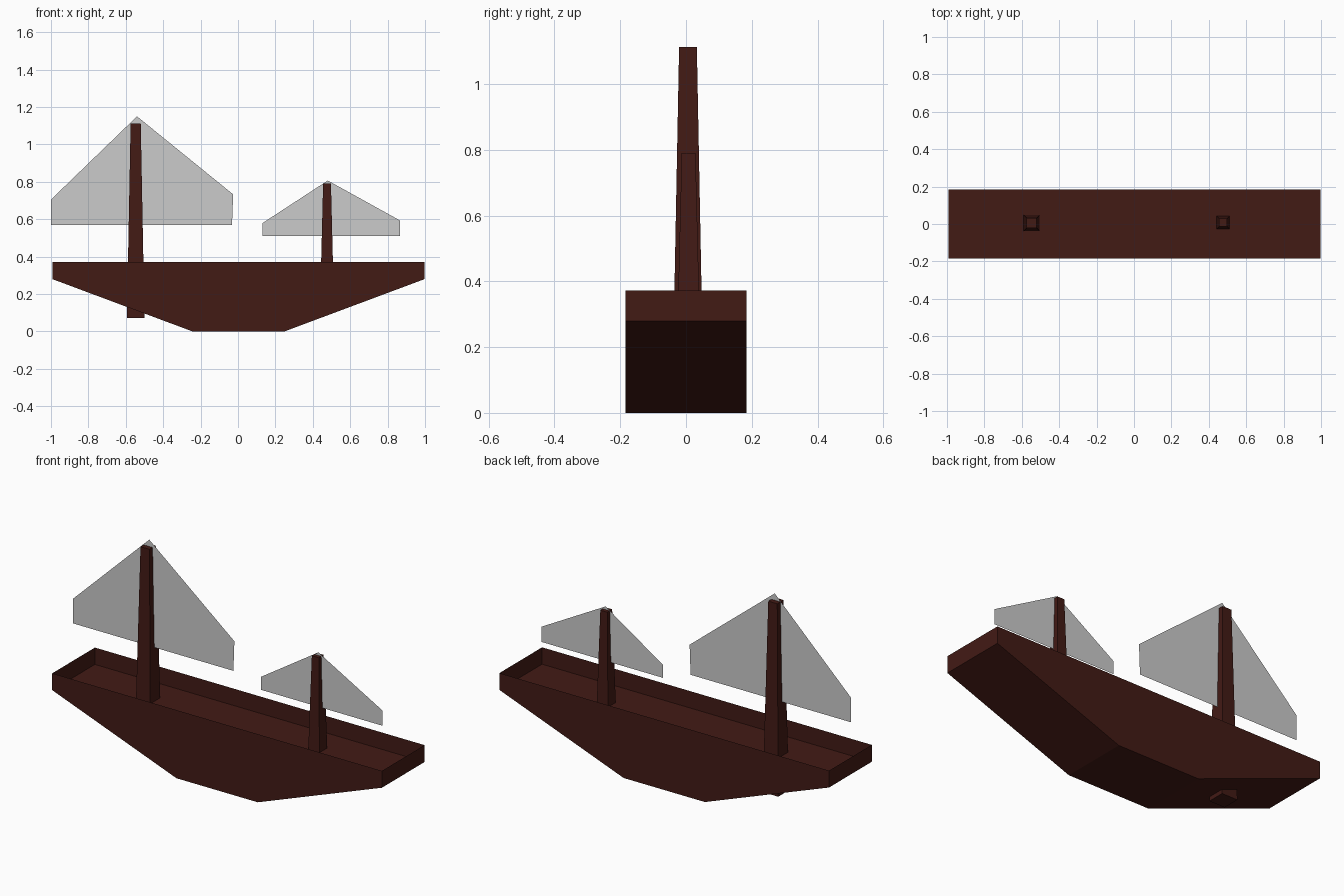
import bpy
import bmesh

if "Cube" in bpy.data.objects:
    bpy.data.objects.remove(bpy.data.objects["Cube"])

wood = bpy.data.materials.new("dark_wood")
wood.diffuse_color = (0.055, 0.0105, 0.0075, 1)
wood.use_nodes = True
wood.node_tree.nodes["Principled BSDF"].inputs["Base Color"].default_value = wood.diffuse_color


def add_object(name, bm, material=None):
    bm.normal_update()
    mesh = bpy.data.meshes.new(name)
    bm.to_mesh(mesh)
    bm.free()
    obj = bpy.data.objects.new(name, mesh)
    bpy.context.collection.objects.link(obj)
    if material:
        mesh.materials.append(material)
    return obj


def profile_face(bm, points, y):
    return bm.faces.new([bm.verts.new((x, y, z)) for x, z in points])


# Hull: side profile extruded across the beam, open at the top
HALF_BEAM = 0.184
bm = bmesh.new()
side = profile_face(bm, [(-0.993, 0.372), (-0.993, 0.28), (-0.243, 0),
                         (0.248, 0), (0.998, 0.28), (0.998, 0.372)], -HALF_BEAM)
ext = bmesh.ops.extrude_face_region(bm, geom=[side], use_keep_orig=True)
moved = [g for g in ext["geom"] if isinstance(g, bmesh.types.BMVert)]
bmesh.ops.translate(bm, vec=(0, 2 * HALF_BEAM, 0), verts=moved)
bmesh.ops.recalc_face_normals(bm, faces=bm.faces)
top = [f for f in bm.faces if all(v.co.z > 0.37 for v in f.verts)]
bmesh.ops.delete(bm, geom=top, context="FACES_ONLY")
add_object("hull", bm, wood)

# Deck: sunken floor at the height of the hull's knuckle
bm = bmesh.new()
bm.faces.new([bm.verts.new((x, y, 0.28)) for x, y in
              [(-0.993, -HALF_BEAM), (0.998, -HALF_BEAM),
               (0.998, HALF_BEAM), (-0.993, HALF_BEAM)]])
add_object("deck", bm, wood)


# Masts: square tapered posts that pass through the deck
def mast(name, x, y, z0, z1, half_base, half_top):
    bm = bmesh.new()
    bmesh.ops.create_cube(bm, size=2)
    for v in bm.verts:
        half, z = (half_top, z1) if v.co.z > 0 else (half_base, z0)
        v.co = (x + v.co.x * half, y + v.co.y * half, z)
    add_object(name, bm, wood)


mast("main_mast", -0.547, 0.006, 0.073, 1.113, 0.047, 0.027)
mast("fore_mast", 0.476, 0.008, 0.15, 0.79, 0.037, 0.021)


# Sails: flat single-sheet panels in the plane of the masts
def sail(name, points, y):
    bm = bmesh.new()
    profile_face(bm, points, y)
    add_object(name, bm)


sail("main_sail", [(-1, 0.57), (-0.032, 0.57), (-0.026, 0.733),
                   (-0.54, 1.15), (-1, 0.705)], 0.006)
sail("fore_sail", [(0.132, 0.51), (0.867, 0.51), (0.867, 0.593),
                   (0.48, 0.807), (0.132, 0.58)], 0.008)
